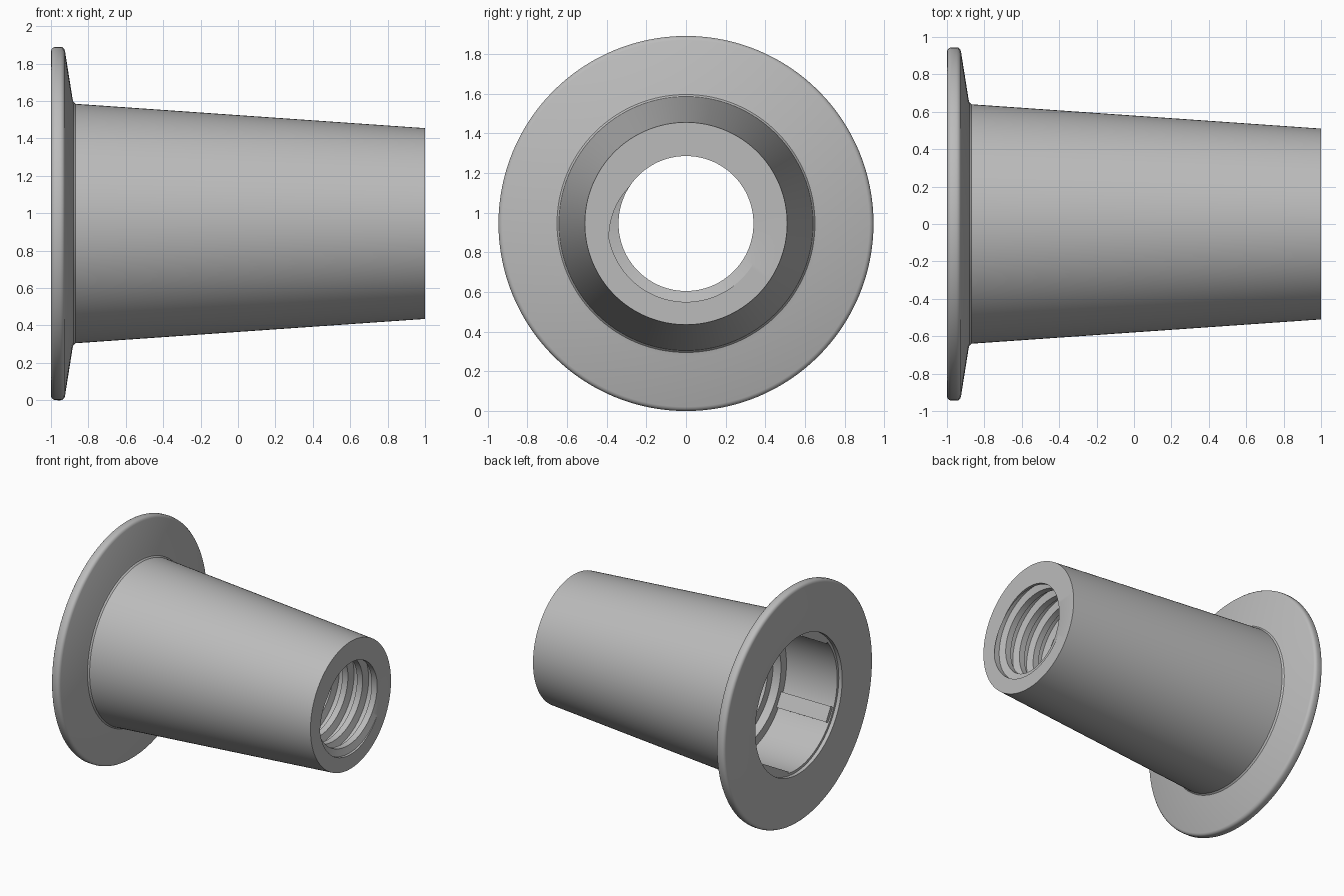
import bpy, bmesh, math
from mathutils import Matrix, Vector

cube = bpy.data.objects.get("Cube")
if cube:
    bpy.data.objects.remove(cube, do_unlink=True)

grey = bpy.data.materials.new("plain grey")
grey.use_nodes = True
grey.diffuse_color = (0.5, 0.5, 0.5, 1)
grey.node_tree.nodes["Principled BSDF"].inputs["Base Color"].default_value = (0.5, 0.5, 0.5, 1)

AXIS_Z = 0.945
COLUMNS = 128
THREAD_START, THREAD_END = -0.45, 1.0
PITCH, MINOR, MAJOR = 0.13, 0.34, 0.395


def finish(name, bm):
    bmesh.ops.remove_doubles(bm, verts=bm.verts, dist=0.00005)
    bmesh.ops.recalc_face_normals(bm, faces=bm.faces)
    mesh = bpy.data.meshes.new(name)
    bm.to_mesh(mesh)
    bm.free()
    mesh.materials.append(grey)
    obj = bpy.data.objects.new(name, mesh)
    bpy.context.collection.objects.link(obj)
    bpy.ops.object.select_all(action="DESELECT")
    obj.select_set(True)
    bpy.context.view_layer.objects.active = obj
    bpy.ops.object.shade_smooth_by_angle(angle=math.radians(35))
    return obj


def thread_profile(turn):
    """Trapezoid thread at one angle, clipped to the threaded length."""
    points = []
    for k in range(-14, 3):
        for phase, radius in ((0, MINOR), (0.12, MAJOR), (0.5, MAJOR), (0.62, MINOR)):
            points.append((THREAD_END + (k + phase + turn - 0.03) * PITCH, radius))

    def clip(limit):
        for (xa, ra), (xb, rb) in zip(points, points[1:]):
            if xa <= limit <= xb:
                return limit, ra + (rb - ra) * (limit - xa) / (xb - xa)

    first, last = clip(THREAD_START), clip(THREAD_END)
    return [first if x < THREAD_START else last if x > THREAD_END else (x, r)
            for x, r in points]


# Flanged sleeve: outer wall, threaded bore and wide socket in one revolved skin
flange = [(-1, 0.92)]
for cx, start in ((-0.975, 180), (-0.95, 90)):
    for step in range(4):
        a = math.radians(start - step * 27)
        flange.append((cx + 0.025 * math.cos(a), 0.92 + 0.025 * math.sin(a)))
outer = flange + [(-0.885, 0.67), (-0.88, 0.65), (-0.868, 0.64), (1, 0.51)]
socket = [(-0.45, 0.46), (-0.52, 0.46), (-0.52, 0.53), (-0.97, 0.53),
          (-0.97, 0.55), (-1, 0.55), (-1, 0.92)]

bm = bmesh.new()
previous = None
for i in range(COLUMNS + 1):
    turn = i / COLUMNS
    a = math.tau * turn
    profile = outer + thread_profile(turn)[::-1] + socket
    column = [bm.verts.new((x, r * math.cos(a), AXIS_Z + r * math.sin(a))) for x, r in profile]
    if previous:
        for j in range(len(column) - 1):
            bm.faces.new((previous[j], previous[j + 1], column[j + 1], column[j]))
    previous = column
bmesh.ops.remove_doubles(bm, verts=bm.verts, dist=0.00005)
bmesh.ops.dissolve_degenerate(bm, edges=bm.edges, dist=0.00001)
finish("flanged_sleeve", bm)


# Socket keys: two wide pads and two narrow ribs
def key(name, degrees, width, x0, x1, inner):
    bm = bmesh.new()
    bmesh.ops.create_cube(bm, size=1)
    size = Vector((x1 - x0, 0.55 - inner, width))
    place = (Matrix.Translation((0, 0, AXIS_Z)) @ Matrix.Rotation(math.radians(degrees), 4, "X")
             @ Matrix.Translation(((x0 + x1) / 2, (inner + 0.55) / 2, 0))
             @ Matrix.Diagonal(size.to_4d()))
    bmesh.ops.transform(bm, matrix=place, verts=bm.verts)
    finish(name, bm)


for side, degrees in (("upper", 120), ("lower", 300)):
    key(side + "_pad", degrees, 0.36, -0.97, -0.88, 0.485)
    key(side + "_pad_rib", degrees, 0.12, -0.9, -0.52, 0.5)
for side, degrees in (("back", 30), ("front", 210)):
    key(side + "_rib", degrees, 0.12, -0.96, -0.52, 0.5)
